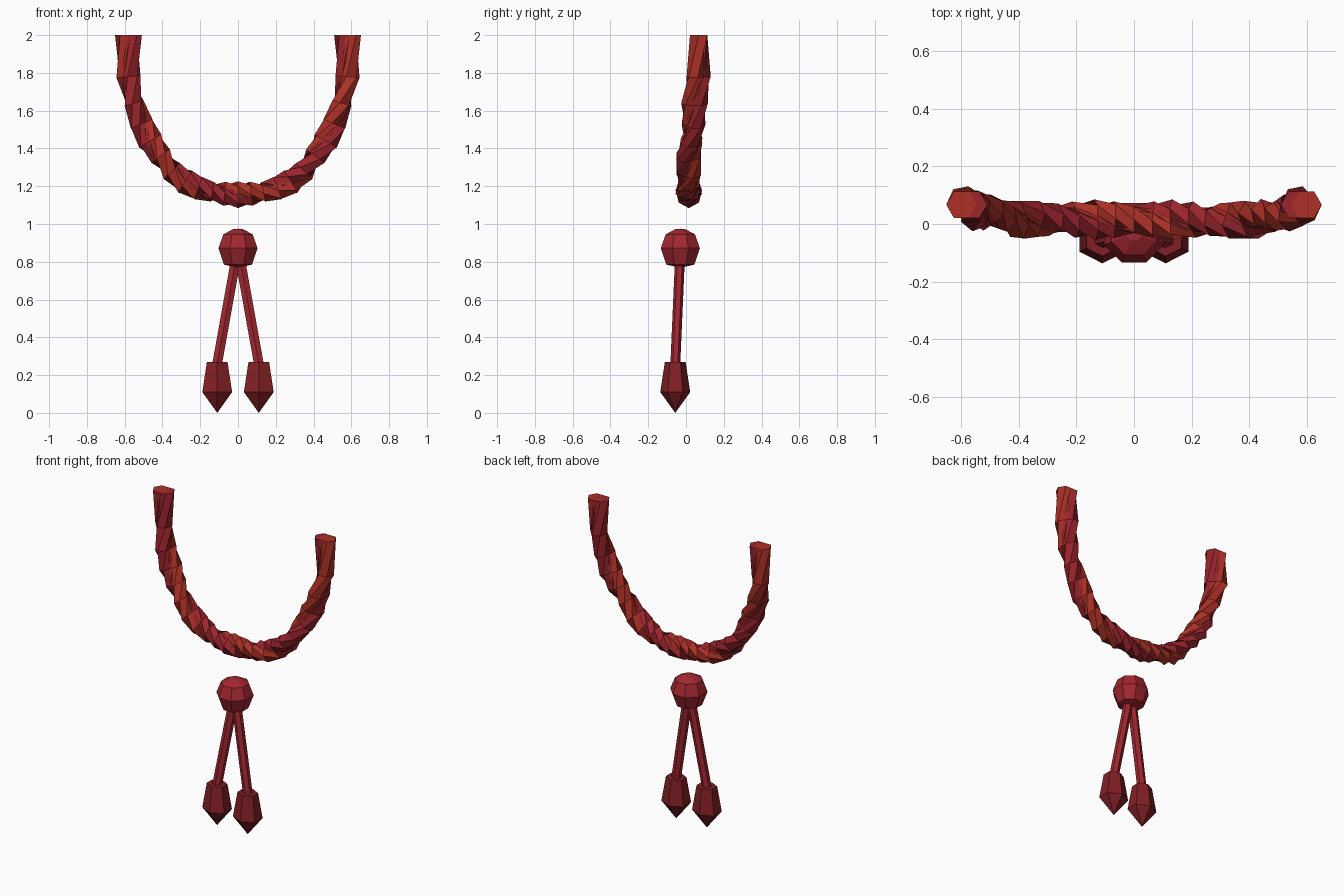
import bpy, bmesh, math
from mathutils import Vector

if "Cube" in bpy.data.objects:
    bpy.data.objects.remove(bpy.data.objects["Cube"])


def material(name, rgb):
    m = bpy.data.materials.new(name)
    m.diffuse_color = (*rgb, 1)
    m.use_nodes = True
    m.node_tree.nodes["Principled BSDF"].inputs["Base Color"].default_value = m.diffuse_color
    return m


RED = material("rope_red", (0.42, 0.03, 0.02))
CRIMSON = material("rope_crimson", (0.33, 0.018, 0.026))
CORD = material("cord_crimson", (0.36, 0.02, 0.03))
DARK = material("tassel_dark_red", (0.22, 0.014, 0.018))


def skin(name, rings, mat):
    """Join equal-length rings of points into a closed flat-shaded tube."""
    bm = bmesh.new()
    vs = [[bm.verts.new(p) for p in ring] for ring in rings]
    n = len(vs[0])
    for a, b in zip(vs, vs[1:]):
        for i in range(n):
            j = (i + 1) % n
            bm.faces.new((a[i], a[j], b[j], b[i]))
    bm.faces.new(vs[0])
    bm.faces.new(vs[-1])
    bmesh.ops.remove_doubles(bm, verts=bm.verts, dist=1e-5)
    bmesh.ops.recalc_face_normals(bm, faces=bm.faces)
    me = bpy.data.meshes.new(name)
    bm.to_mesh(me)
    bm.free()
    me.materials.append(mat)
    ob = bpy.data.objects.new(name, me)
    bpy.context.collection.objects.link(ob)
    return ob


def ring(center, r, n, turn=0.0, ys=1.0):
    c = Vector(center)
    return [c + Vector((r * math.cos(turn + math.tau * i / n),
                        ys * r * math.sin(turn + math.tau * i / n), 0))
            for i in range(n)]


# Rope: two twisted strands along a U-shaped path
half = [(.58, .067, 2), (.58, .067, 1.78), (.55, .045, 1.64), (.51, .04, 1.53),
        (.465, .03, 1.44), (.41, .015, 1.36), (.35, .015, 1.28),
        (.28, .015, 1.225), (.21, .015, 1.19), (.135, .015, 1.17),
        (.07, .015, 1.16), (0, .015, 1.155)]
path = [Vector((-x, y, z)) for x, y, z in half] + [Vector(p) for p in half[-2::-1]]
step = 6 * math.pi / (len(path) - 1)


def strand(name, phase, mat):
    rings = []
    for k, p in enumerate(path):
        t = path[min(k + 1, len(path) - 1)] - path[max(k - 1, 0)]
        t.y = 0
        t.normalize()
        u, v = Vector((t.z, 0, -t.x)), Vector((0, 1, 0))
        a = phase + k * step
        c = p + 0.018 * (u * math.cos(a) + v * math.sin(a))
        rings.append([c + 0.053 * (u * math.cos(a + math.tau * i / 6)
                                   + v * math.sin(a + math.tau * i / 6))
                      for i in range(6)])
    skin(name, rings, mat)


strand("rope_strand_red", 0, RED)
strand("rope_strand_crimson", math.pi, CRIMSON)

# Knot bead
bead = [(.0, .768), (.08, .785), (.112, .872), (.084, .945), (.03, .972), (0, .975)]
skin("knot_bead", [ring((0, -.03, z), r, 8, math.pi / 8) for r, z in bead], CORD)

# Hanging cords and pointed tassels, one per side
for side, s in (("left", -1), ("right", 1)):
    skin("cord_" + side, [ring((s * x, y, z), .03, 6, math.pi / 6, .87)
                          for x, y, z in ((.01, -.032, .82), (.112, -.057, .25))], CORD)
    skin("tassel_" + side, [ring((s * .11, -.057, z), r, 6, math.pi / 6, .87)
                            for r, z in ((.063, .27), (.091, .11), (0, 0))], DARK)
